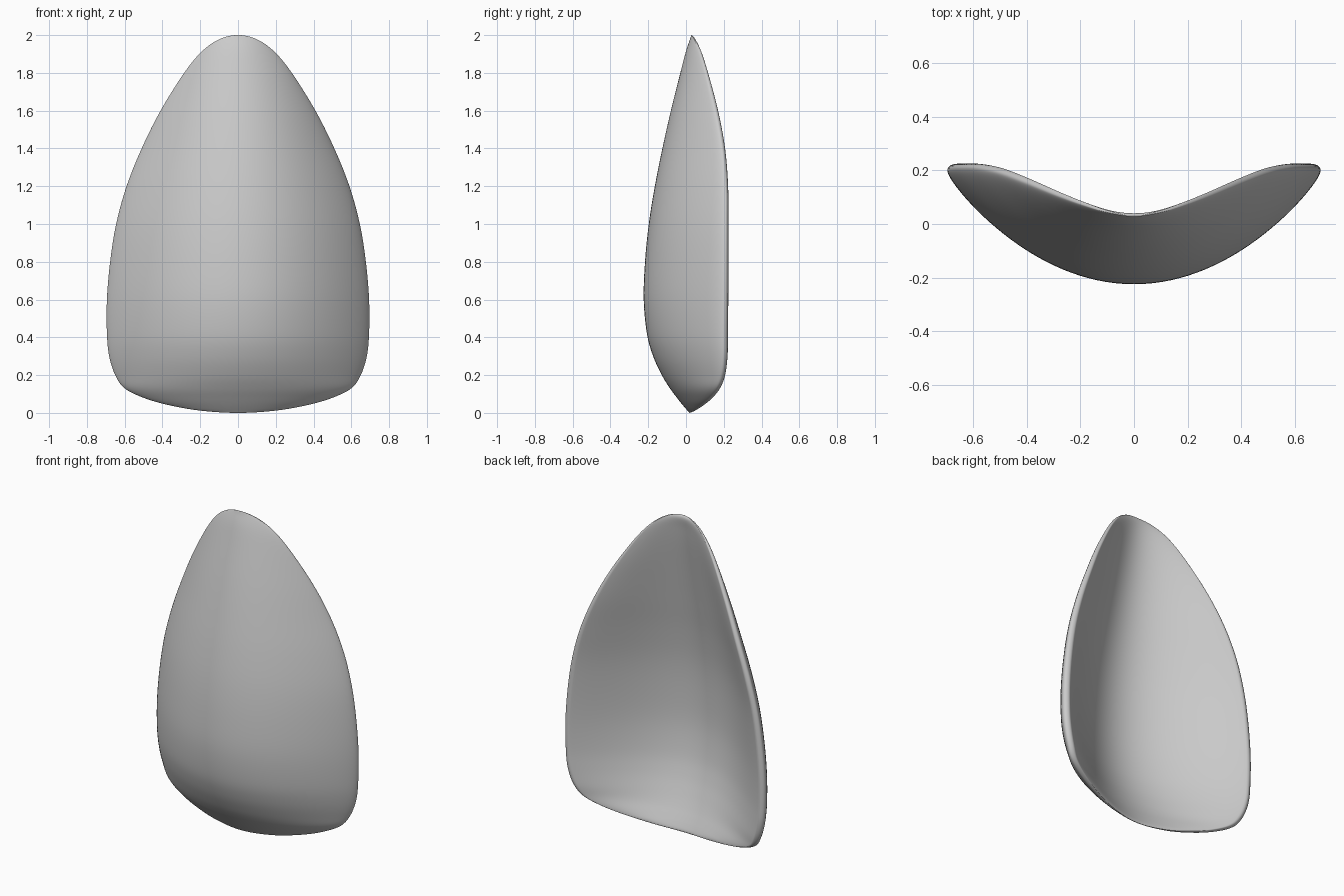
import bpy, bmesh, math
from mathutils import Vector

cube = bpy.data.objects.get("Cube")
if cube:
    bpy.data.objects.remove(cube, do_unlink=True)

RIM_START = 0.955   # share of the half width where the rim rounding begins

# Cross-sections from tip to base: height, half width,
# front face y and hollow back y on the middle line, rim y at the sides
sections = [
    (2, 0, .03, .03, .03),
    (1.98, .095, .022, .04, .048),
    (1.915, .19, 0, .03, .08),
    (1.8, .285, -.03, .01, .117),
    (1.6, .41, -.08, -.03, .17),
    (1.4, .51, -.125, -.07, .207),
    (1.2, .59, -.165, -.108, .223),
    (1, .645, -.197, -.137, .225),
    (.8, .677, -.217, -.15, .225),
    (.6, .694, -.224, -.15, .224),
    (.42, .694, -.207, -.128, .222),
    (.3, .682, -.174, -.097, .22),
    (.2, .65, -.128, -.06, .207),
    (.13, .6, -.085, -.03, .18),
    (.08, .5, -.048, -.006, .14),
    (.042, .37, -.018, .012, .095),
    (.012, .2, .008, .024, .048),
    (0, 0, .02, .02, .02)]


def mirrored(row):
    """The section continued past an end, so that the ends close roundly."""
    z, w, front, back, rim = row
    return (z, -w, back, front, rim)


def smooth_rows(rows, steps=5):
    """Catmull-Rom interpolation between the sections."""
    pts = [Vector(r) for r in [mirrored(rows[1])] + rows + [mirrored(rows[-2])]]
    out = []
    for a, b, c, d in zip(pts, pts[1:], pts[2:], pts[3:]):
        for s in range(steps):
            t = s / steps
            out.append(0.5 * (2 * b + (c - a) * t + (2 * a - 5 * b + 4 * c - d) * t ** 2
                              + (3 * b - a - 3 * c + d) * t ** 3))
    return out + [pts[-2]]


def section_ring(row, n=64):
    """Closed loop: bulging front, thin rounded rim, dished back."""
    z, w, front, back, rim = row
    lip = 0.3 * (back - front)
    across = [math.sin(math.pi * (i / n - 0.5)) for i in range(n + 1)]
    loop = []
    for u in across:
        bulge = 0.75 * u * u + 0.25 * (1 - math.sqrt(max(0, 1 - u * u)))
        loop.append((w * u, front + (rim - lip - front) * bulge, z))
    for u in across[-2:0:-1]:
        v = min(1, abs(u) / RIM_START)
        k = max(0, (abs(u) - RIM_START) / (1 - RIM_START))
        dish = 1.4 * v ** 2 - 0.4 * v ** 4
        roll = lip * (1 - math.sqrt(1 - k * k))
        loop.append((w * u, back + (rim - back) * dish - roll, z))
    return loop


# Loft the sections into one shell
bm = bmesh.new()
rows = smooth_rows(sections)
rings = [[bm.verts.new(p) for p in section_ring(r)] for r in rows[1:-1]]
count = len(rings[0])
for a, b in zip(rings, rings[1:]):
    for i in range(count):
        j = (i + 1) % count
        bm.faces.new((a[i], a[j], b[j], b[i]))

# Close the tip and the base
for loop, row in ((rings[0], rows[0]), (rings[-1], rows[-1])):
    pole = bm.verts.new((0, row[2], row[0]))
    for i in range(count):
        bm.faces.new((pole, loop[i], loop[(i + 1) % count]))

bmesh.ops.recalc_face_normals(bm, faces=bm.faces)
for f in bm.faces:
    f.smooth = True

mesh = bpy.data.meshes.new("curved_shell")
bm.to_mesh(mesh)
bm.free()
shell = bpy.data.objects.new("curved_shell", mesh)
bpy.context.collection.objects.link(shell)

mat = bpy.data.materials.new("light grey")
mat.use_nodes = True
grey = (0.6, 0.6, 0.6, 1)
mat.diffuse_color = grey
mat.node_tree.nodes["Principled BSDF"].inputs["Base Color"].default_value = grey
mesh.materials.append(mat)
